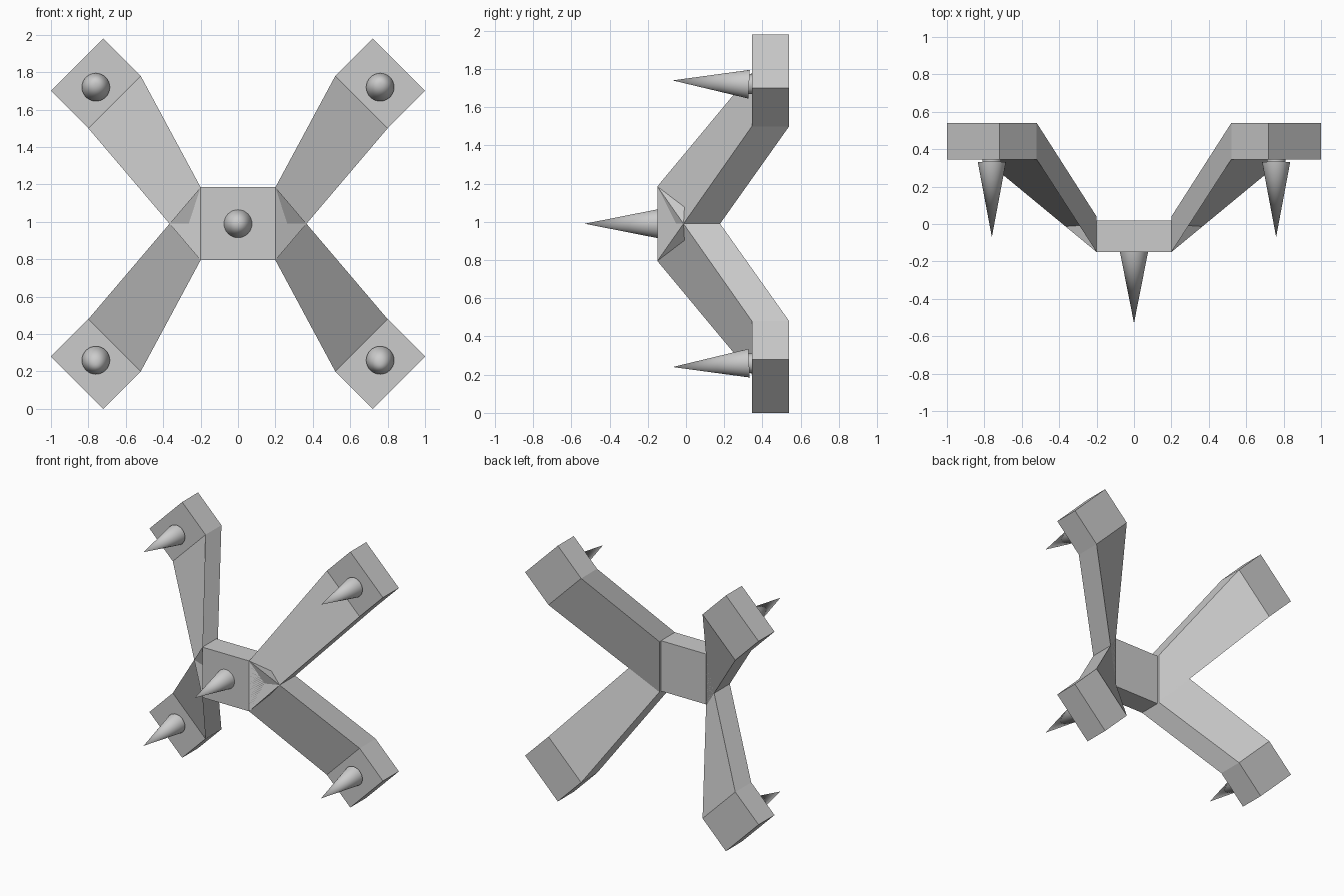
import bpy, bmesh
from mathutils import Vector, Matrix

if "Cube" in bpy.data.objects:
    bpy.data.objects.remove(bpy.data.objects["Cube"])

CZ = 0.99  # height of the hub centre; all parts are built around it


def finish(name, bm, mirrored=True, smooth=False):
    bmesh.ops.recalc_face_normals(bm, faces=bm.faces)
    mesh = bpy.data.meshes.new(name)
    bm.to_mesh(mesh)
    bm.free()
    ob = bpy.data.objects.new(name, mesh)
    ob.location.z = CZ
    bpy.context.collection.objects.link(ob)
    if smooth:
        bpy.ops.object.select_all(action='DESELECT')
        bpy.context.view_layer.objects.active = ob
        ob.select_set(True)
        bpy.ops.object.shade_smooth_by_angle()
    if mirrored:
        m = ob.modifiers.new("four_way", 'MIRROR')
        m.use_axis = (True, False, True)
        m.use_mirror_merge = False
    return ob


def prism(name, front, back, mirrored=True):
    """Closed solid between two four-point outlines."""
    bm = bmesh.new()
    f = [bm.verts.new(p) for p in front]
    b = [bm.verts.new(p) for p in back]
    bm.faces.new(f)
    bm.faces.new([b[3], b[2], b[1], b[0]])
    for i in range(4):
        j = (i + 1) % 4
        bm.faces.new((f[i], b[i], b[j], f[j]))
    return finish(name, bm, mirrored)


def at_y(outline, ys):
    return [(x, y, z) for (x, z), y in zip(outline, ys)]


def cone(name, base, tip, r1, r2=0.0, mirrored=True):
    base, tip = Vector(base), Vector(tip)
    d = tip - base
    rot = d.to_track_quat('Z', 'Y').to_matrix().to_4x4()
    bm = bmesh.new()
    bmesh.ops.create_cone(bm, cap_ends=True, segments=32, radius1=r1, radius2=r2,
                          depth=d.length,
                          matrix=Matrix.Translation((base + tip) / 2) @ rot)
    return finish(name, bm, mirrored, smooth=True)


# Hub block
hub = [(-0.2, -0.195), (0.2, -0.195), (0.2, 0.195), (-0.2, 0.195)]
prism("hub", at_y(hub, [-0.15] * 4), at_y(hub, [0.02] * 4), False)

# Arms: from the hub side out to the tilted pads
arm = [(0.2, -0.195), (0.8, 0.51), (0.52, 0.79), (0.2, 0.195)]
prism("arms", at_y(arm, [-0.15, 0.345, 0.345, -0.15]),
      at_y(arm, [0.04, 0.54, 0.54, 0.04]))

# Diamond end pads
pad = [(0.8, 0.51), (1.0, 0.71), (0.72, 0.99), (0.52, 0.79)]
prism("end_pads", at_y(pad, [0.345] * 4), at_y(pad, [0.54] * 4))

# Spikes, the outer ones tilted slightly and set on short stubs
cone("centre_spike", (0, -0.15, 0), (0, -0.53, 0), 0.075, mirrored=False)
cone("outer_spikes", (0.76, 0.33, 0.73), (0.76, -0.07, 0.75), 0.075)
cone("spike_stubs", (0.76, 0.36, 0.73), (0.76, 0.32, 0.73), 0.05, 0.05)
